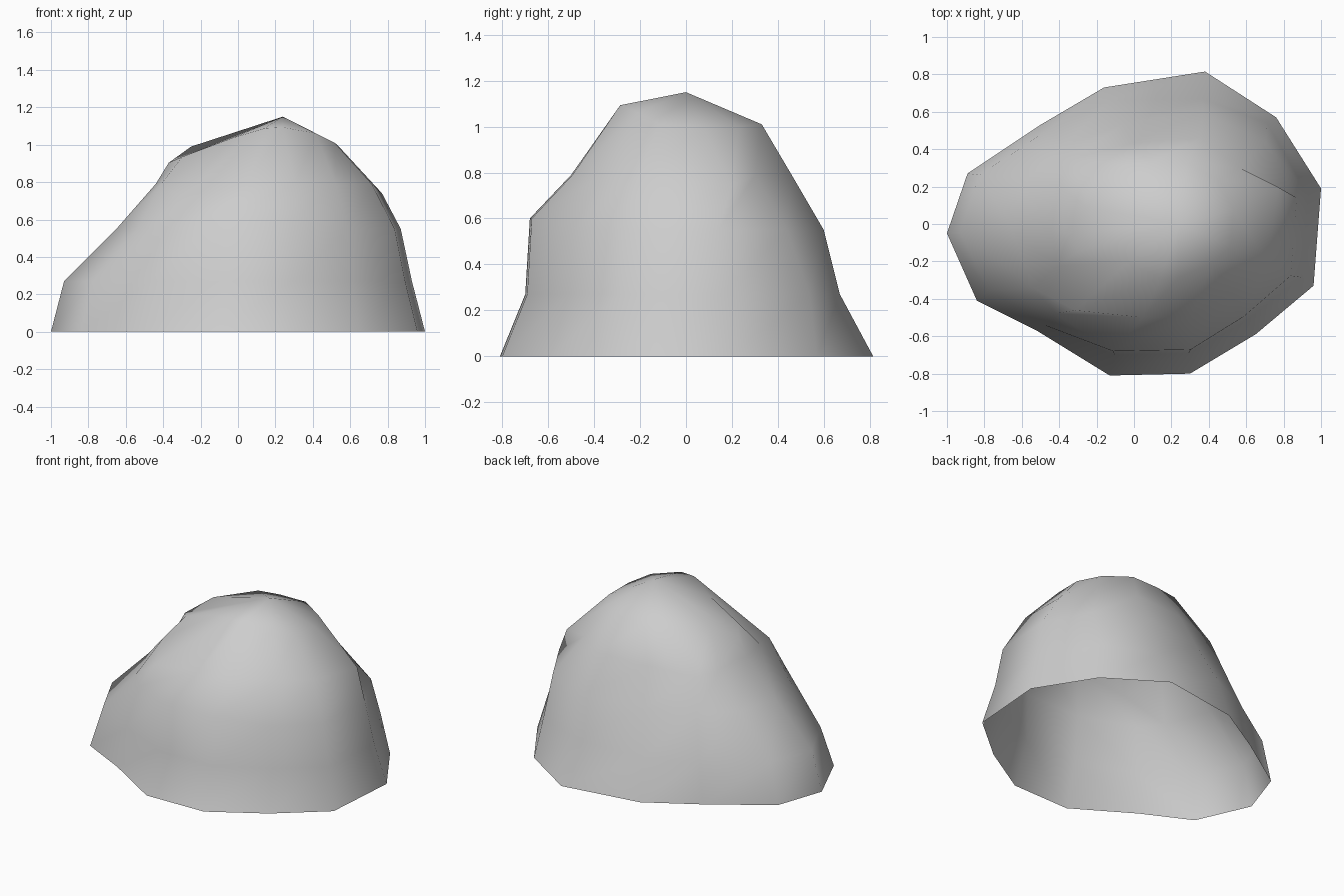
import bpy
import bmesh

default_cube = bpy.data.objects.get("Cube")
if default_cube:
    bpy.data.objects.remove(default_cube, do_unlink=True)

# Ground outline of the boulder, counterclockwise from its low tip
outline = [(-1, -.05), (-.84, -.41), (-.52, -.57), (-.13, -.81), (.3, -.8),
           (.65, -.59), (.96, -.33), (1, .19), (.76, .57), (.38, .815),
           (-.16, .73), (-.5, .53), (-.89, .27)]

# Level rings: height, centre x, then extents low x, high x, front, back
rings = [(0, 0, -1, 1, -.81, .815),
         (.27, .02, -.93, .93, -.70, .67),
         (.55, .06, -.65, .87, -.68, .60),
         (.79, .12, -.44, .74, -.50, .46),
         (1.0, .20, -.25, .53, -.29, .33)]
peak = (.24, 0, 1.15)
crown = len(rings) - 1

# Bulges that break the regular rings: (ring, corner) -> offset
bulges = {(1, 2): (0, -.05, 0), (1, 8): (0, .07, 0), (1, 10): (0, .06, 0),
          (1, 11): (0, .07, 0), (1, 12): (0, .04, 0),
          (2, 2): (-.11, 0, 0), (2, 3): (-.08, 0, .05), (2, 4): (0, 0, .05),
          (2, 8): (.03, .02, 0), (2, 11): (-.08, .03, 0), (2, 12): (0, .04, 0),
          (3, 1): (-.06, .03, 0), (3, 2): (-.14, -.11, -.07),
          (3, 7): (.03, .09, -.05), (3, 8): (-.03, -.02, 0),
          (3, 10): (-.04, .02, 0), (3, 11): (-.17, .05, -.03),
          (3, 12): (-.02, .05, -.01),
          (crown, 0): (-.12, -.03, -.03), (crown, 1): (-.12, 0, -.02),
          (crown, 4): (-.06, 0, 0), (crown, 5): (0, 0, .02),
          (crown, 9): (-.04, 0, .01), (crown, 10): (-.04, .03, .01),
          (crown, 11): (-.04, .1, 0), (crown, 12): (-.05, -.02, -.01)}


def ring_corner(level, corner):
    """Fit one outline corner into the extents of a ring."""
    z, centre, low, high, front, back = rings[level]
    x, y = outline[corner]
    dx, dy, dz = bulges.get((level, corner), (0, 0, 0))
    px = centre + (x * (high - centre) if x > 0 else -x * (low - centre)) + dx
    py = (y / .815 * back if y > 0 else y / -.81 * front) + dy
    # The front brow rises to a point and falls off to both sides
    if level == crown and y < 0:
        z = 1.105 - .3 * abs(px - .2)
    return px, py, z + dz


def build_boulder(material):
    bm = bmesh.new()
    count = len(outline)
    loops = [[bm.verts.new(ring_corner(level, c)) for c in range(count)]
             for level in range(len(rings))]
    # Walls, open underneath
    for lower, upper in zip(loops, loops[1:]):
        for c in range(count):
            n = (c + 1) % count
            bm.faces.new((lower[c], lower[n], upper[n], upper[c]))
    # Crown
    top = bm.verts.new(peak)
    for c in range(count):
        bm.faces.new((loops[-1][c], loops[-1][(c + 1) % count], top))
    for face in bm.faces:
        face.smooth = True
    mesh = bpy.data.meshes.new("boulder")
    bm.to_mesh(mesh)
    bm.free()
    mesh.materials.append(material)
    boulder = bpy.data.objects.new("boulder", mesh)
    bpy.context.collection.objects.link(boulder)


# Stone colour
stone = bpy.data.materials.new("stone grey")
stone.use_nodes = True
colour = (.61, .61, .61, 1)
stone.diffuse_color = colour
stone.node_tree.nodes["Principled BSDF"].inputs["Base Color"].default_value = colour

build_boulder(stone)
